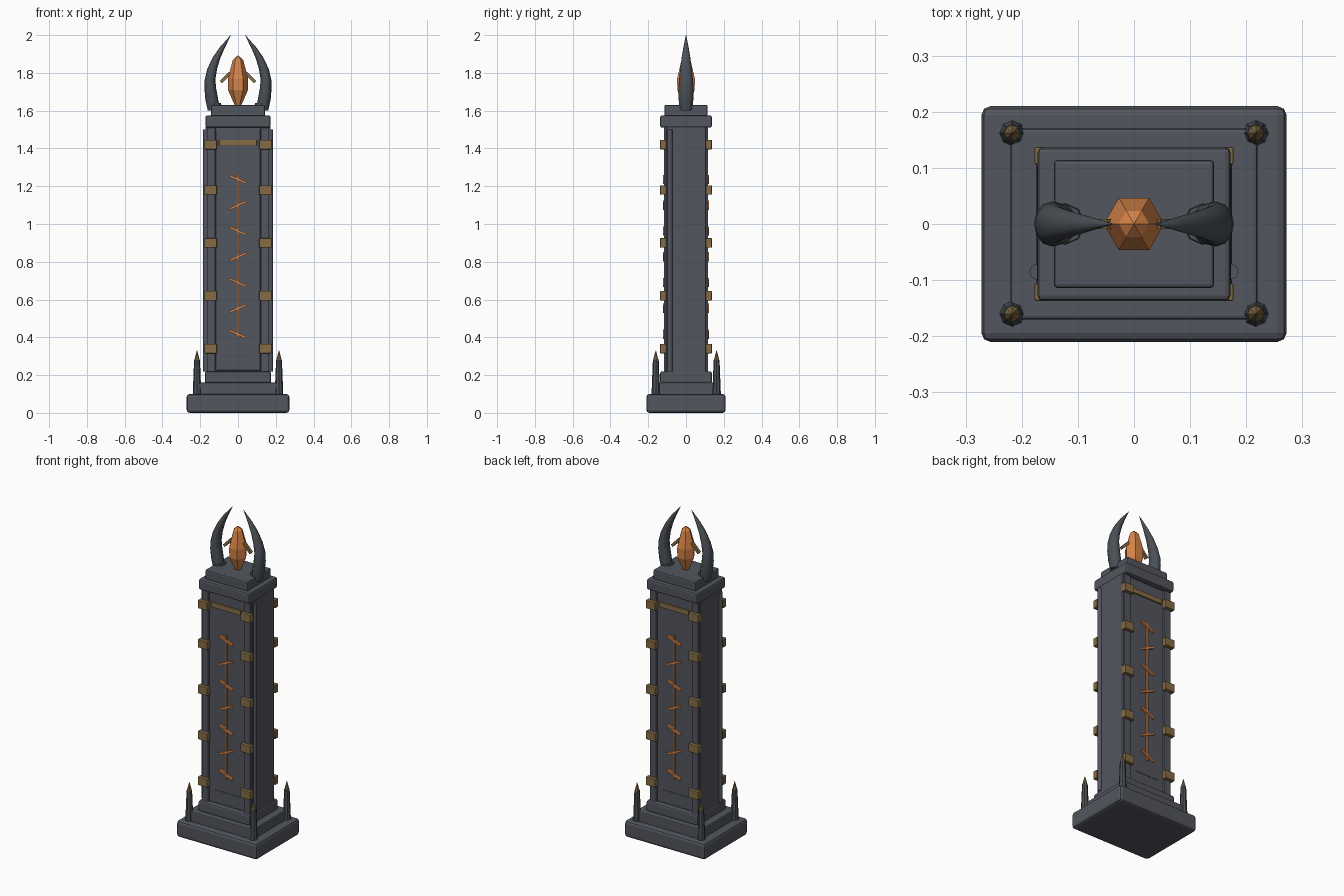
import bpy, math
from mathutils import Vector

cube = bpy.data.objects.get("Cube")
if cube:
    bpy.data.objects.remove(cube, do_unlink=True)


def material(name, rgb):
    m = bpy.data.materials.new(name)
    m.use_nodes = True
    m.diffuse_color = (*rgb, 1)
    m.node_tree.nodes["Principled BSDF"].inputs["Base Color"].default_value = (*rgb, 1)
    return m


stone = material("dark_stone", (0.085, 0.092, 0.11))
horn_grey = material("horn_grey", (0.07, 0.08, 0.092))
bronze = material("aged_bronze", (0.235, 0.15, 0.06))
ember = material("ember_orange", (0.68, 0.23, 0.065))


def box(name, lo, hi, mat, bevel=0.0, tilt=0.0):
    """Box between two corners, optionally bevelled and tilted about y."""
    lo, hi = Vector(lo), Vector(hi)
    bpy.ops.mesh.primitive_cube_add(size=1, location=(lo + hi) / 2)
    o = bpy.context.object
    o.name = name
    o.scale = hi - lo
    bpy.ops.object.transform_apply(location=False, rotation=False)
    o.rotation_euler.y = tilt
    o.data.materials.append(mat)
    if bevel:
        mod = o.modifiers.new("bevel", 'BEVEL')
        mod.width = bevel
        mod.segments = 2
    return o


def slab(name, x, y, z0, z1, bevel):
    return box(name, (-x, -y, z0), (x, y, z1), stone, bevel)


def loft(name, rings, sides, mat, smooth=False):
    """Skin through rings of (centre x, z, x radius, y radius)."""
    verts, faces = [], []
    for cx, z, rx, ry in rings:
        for i in range(sides):
            a = math.tau * i / sides
            verts.append((cx + rx * math.cos(a), ry * math.sin(a), z))
    for r in range(len(rings) - 1):
        for i in range(sides):
            j = (i + 1) % sides
            faces.append((r * sides + i, r * sides + j,
                          (r + 1) * sides + j, (r + 1) * sides + i))
    faces.append(tuple(reversed(range(sides))))
    faces.append(tuple(range(len(verts) - sides, len(verts))))
    me = bpy.data.meshes.new(name)
    me.from_pydata(verts, [], faces)
    o = bpy.data.objects.new(name, me)
    bpy.context.collection.objects.link(o)
    me.materials.append(mat)
    if smooth:
        bpy.ops.object.select_all(action='DESELECT')
        o.select_set(True)
        bpy.context.view_layer.objects.active = o
        bpy.ops.object.shade_smooth_by_angle(angle=math.radians(50))
    return o


# Stepped base, shaft and cap
slab("base_plinth", 0.272, 0.21, 0, 0.10, 0.016)
slab("base_step", 0.22, 0.17, 0.09, 0.16, 0.006)
slab("shaft_foot", 0.175, 0.137, 0.155, 0.22, 0.01)
slab("shaft_core", 0.173, 0.105, 0.21, 1.515, 0.005)
slab("cap_slab", 0.172, 0.137, 1.51, 1.575, 0.01)
slab("cap_top", 0.143, 0.114, 1.57, 1.63, 0.007)

# Front and back faces: posts, panel, clamps and glowing seam
for s, side in ((-1, "front"), (1, "back")):
    def plate(name, x0, x1, z0, z1, y0, y1, mat, bevel=0.0, tilt=0.0):
        ys = sorted((s * y0, s * y1))
        return box(f"{side}_{name}", (x0, ys[0], z0), (x1, ys[1], z1), mat, bevel, tilt)

    plate("panel", -0.118, 0.118, 0.225, 1.5, 0.09, 0.109, stone, 0.003)
    plate("panel_sill", -0.085, 0.085, 0.296, 0.302, 0.1, 0.111, horn_grey)
    plate("panel_bar", -0.1, 0.1, 1.415, 1.445, 0.1, 0.118, bronze, 0.003)
    for k in (-1, 1):
        x0, x1 = sorted((k * 0.12, k * 0.165))
        plate("post", x0, x1, 0.215, 1.51, 0.09, 0.117, stone, 0.004)
        x0, x1 = sorted((k * 0.112, k * 0.177))
        for z in (0.34, 0.62, 0.90, 1.18, 1.42):
            plate("clamp", x0, x1, z - 0.025, z + 0.025, 0.106, 0.137, bronze, 0.003)
    plate("glow_line", -0.005, 0.005, 0.39, 1.27, 0.105, 0.117, ember)
    for i in range(7):
        z = 0.417 + i * 0.1365
        direction = 1 if i % 2 == 0 else -1
        plate("glow_dash", -0.047, 0.047, z - 0.006, z + 0.006, 0.105, 0.121,
              ember, 0, -s * direction * math.radians(24))

# Round side rods
for k in (-1, 1):
    bpy.ops.mesh.primitive_cylinder_add(vertices=16, radius=0.014, depth=1.28,
                                        location=(k * 0.172, -0.085, 0.86))
    rod = bpy.context.object
    rod.name = "side_rod"
    rod.data.materials.append(stone)
    bpy.ops.object.shade_smooth_by_angle()

# Corner spikes with bronze tips
for x in (-0.217, 0.217):
    for y in (-0.16, 0.162):
        shank = loft("corner_spike", [(0, 0.09, 0.023, 0.023), (0, 0.28, 0.0155, 0.0155)],
                     8, horn_grey)
        tip = loft("spike_tip", [(0, 0.275, 0.0155, 0.0155), (0, 0.33, 0.001, 0.001)],
                   8, bronze)
        shank.location = tip.location = (x, y, 0)

# Curved horns and the small arms holding the crystal
horn = [(0.127, 1.60, 0.033, 0.034), (0.139, 1.66, 0.034, 0.039),
        (0.147, 1.72, 0.031, 0.040), (0.148, 1.765, 0.028, 0.037),
        (0.137, 1.82, 0.026, 0.031), (0.114, 1.88, 0.021, 0.023),
        (0.083, 1.935, 0.014, 0.014), (0.038, 2.0, 0.001, 0.001)]
for k in (-1, 1):
    loft("horn", [(k * x, z, rx, ry) for x, z, rx, ry in horn], 12, horn_grey, True)
    loft("horn_socket", [(k * 0.12, 1.60, 0.038, 0.04), (k * 0.124, 1.64, 0.034, 0.036)],
         8, horn_grey)
    box("crystal_arm", (k * 0.066 - 0.035, -0.009, 1.768), (k * 0.066 + 0.035, 0.009, 1.784),
        bronze, 0, k * math.radians(46))

# Faceted crystal
loft("crystal", [(0, 1.63, 0.018, 0.018), (0, 1.71, 0.053, 0.053), (0, 1.77, 0.054, 0.054),
                 (0, 1.87, 0.027, 0.027), (0, 1.893, 0.001, 0.001)], 6, ember)
